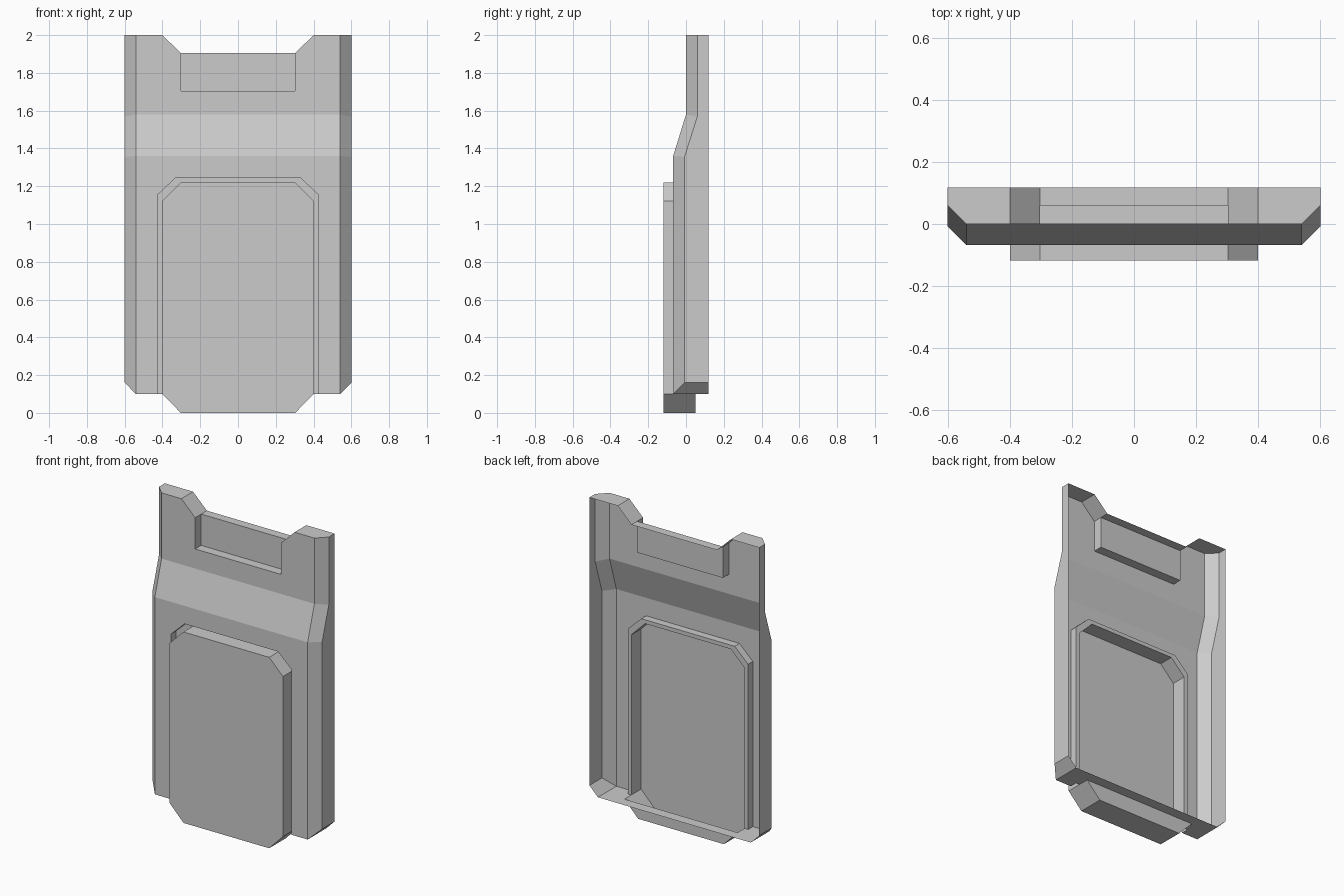
import bpy, bmesh

if "Cube" in bpy.data.objects:
    bpy.data.objects.remove(bpy.data.objects["Cube"])

BACK, FRONT, GROOVE = 0.118, -0.068, -0.02


def loft(a, b):
    """Quads between two matching rows of points."""
    return [[a[i], a[i + 1], b[i + 1], b[i]] for i in range(len(a) - 1)]


def at_y(outline, y):
    """Place an (x, z) outline at depth y."""
    return [(x, y, z) for x, z in outline]


def at_z(outline, z):
    """Place an (x, y) outline at height z."""
    return [(x, y, z) for x, y in outline]


def half_shell(name, faces):
    """Build the +x half of an open shell and mirror it; first face looks forward."""
    bm = bmesh.new()
    for f in faces:
        bm.faces.new([bm.verts.new(p) for p in f])
    bmesh.ops.remove_doubles(bm, verts=bm.verts, dist=0.0005)
    bmesh.ops.recalc_face_normals(bm, faces=bm.faces)
    bm.faces.ensure_lookup_table()
    bm.normal_update()
    if bm.faces[0].normal.y > 0:
        bmesh.ops.reverse_faces(bm, faces=bm.faces)
    mesh = bpy.data.meshes.new(name)
    bm.to_mesh(mesh)
    bm.free()
    ob = bpy.data.objects.new(name, mesh)
    bpy.context.collection.objects.link(ob)
    mod = ob.modifiers.new("Mirror", 'MIRROR')
    mod.use_clip = True
    return ob


# Outlines of the window in the frame and of the raised panel (x, z)
window = [(0.425, 0.1), (0.425, 1.155), (0.33, 1.245), (0, 1.245)]
panel = [(0.4, 0.1), (0.4, 1.123), (0.303, 1.22), (0, 1.22)]

# Frame: lower plate, slanted step, upper plate with notch
frame = [
    at_y([(0, 1.36), (0.54, 1.36), (0.54, 0.1)] + window, FRONT),
    [(0, 0, 1.58), (0.54, 0, 1.58), (0.54, FRONT, 1.36), (0, FRONT, 1.36)],
    at_y([(0, 1.58), (0.54, 1.58), (0.54, 2), (0.4, 2), (0.303, 1.905),
          (0.303, 1.705), (0, 1.705)], 0),
]

# Bevelled long edge and side wall
edge = [(0.54, 0, 2), (0.54, 0, 1.58), (0.54, FRONT, 1.36), (0.54, FRONT, 0.1)]
rim = [(0.6, 0.06, 2), (0.6, 0.06, 1.568), (0.6, -0.008, 1.355), (0.6, -0.008, 0.16)]
back = [(x, BACK, z) for x, y, z in rim]
frame += loft(edge, rim) + loft(rim, back)

# Bottom corner cut, floor with panel cut-out, top cap and notch walls
frame += [
    [edge[-1], rim[-1], back[-1], (0.54, BACK, 0.1)],
    at_z([(0.54, FRONT), (0.425, FRONT), (0.425, GROOVE), (0.4, GROOVE),
          (0.4, 0.05), (0, 0.05), (0, BACK), (0.54, BACK)], 0.1),
    at_z([(0.4, 0), (0.54, 0), (0.6, 0.06), (0.6, BACK), (0.4, BACK)], 2),
    [(0.4, 0, 2), (0.4, BACK, 2), (0.303, BACK, 1.905), (0.303, 0.06, 1.905),
     (0.303, 0, 1.905)],
    at_z([(0, 0.06), (0.303, 0.06), (0.303, BACK), (0, BACK)], 1.905),
]

# Recess below the notch
recess = [(0.303, 1.905), (0.303, 1.705), (0, 1.705)]
frame += loft(at_y(recess, 0), at_y(recess, 0.06))
frame.append(at_y(recess + [(0, 1.905)], 0.06))

# Groove around the panel
frame += loft(at_y(window, FRONT), at_y(window, GROOVE))
frame += loft(at_y(window, GROOVE), at_y(panel, GROOVE))
half_shell("frame", frame)

# Raised panel with a closed foot that drops below the frame
foot = [(0.4, 0.1), (0.303, 0), (0, 0)]
faces = [at_y(panel + foot[:0:-1], -BACK)]
faces += loft(at_y(panel, -BACK), at_y(panel, GROOVE))
faces += loft(at_y(foot, -BACK), at_y(foot, 0.05))
faces.append(at_y(foot + [(0, 0.1)], 0.05))
half_shell("raised_panel", faces)
